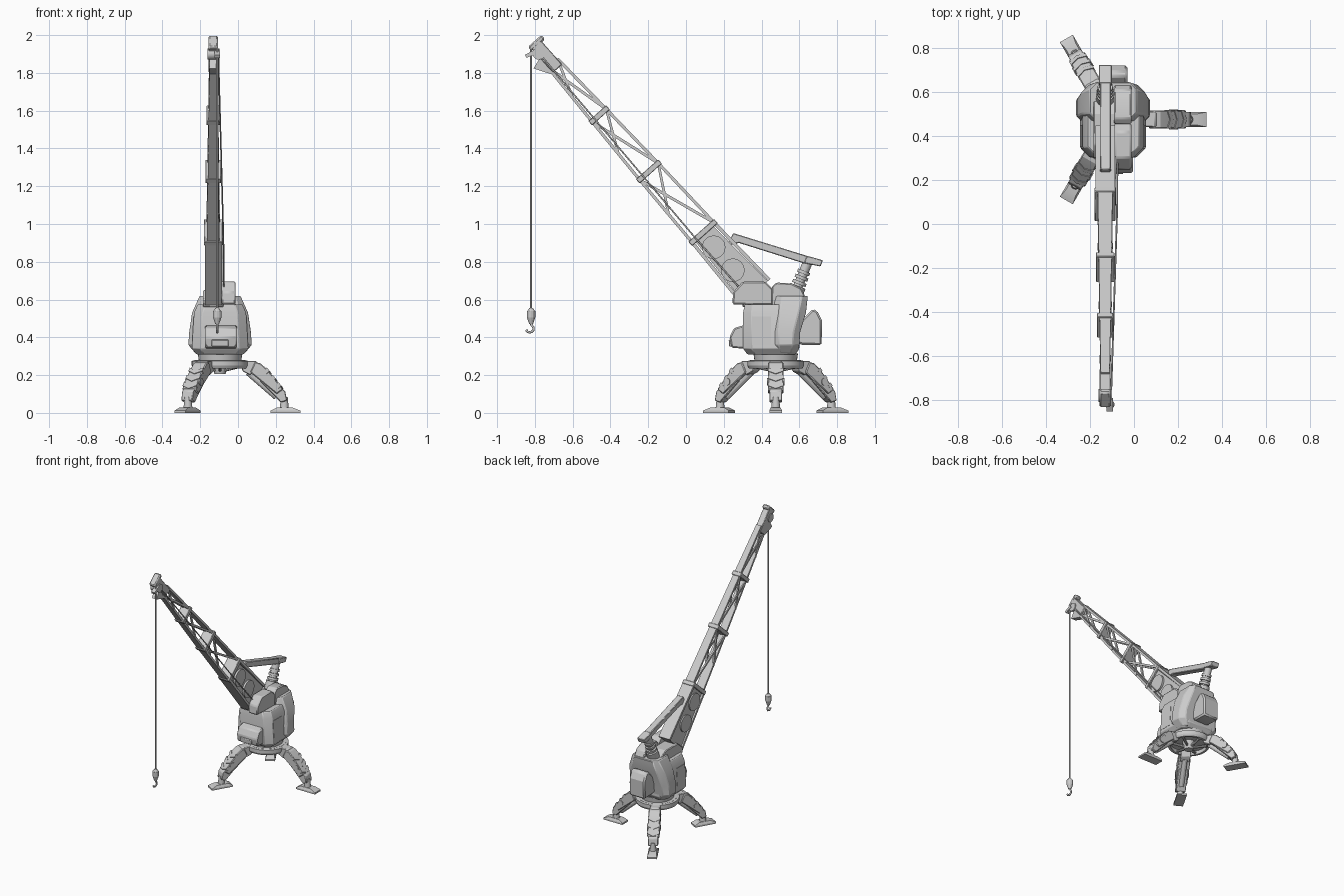
import bpy, bmesh, math
from mathutils import Vector, Matrix

if "Cube" in bpy.data.objects:
    bpy.data.objects.remove(bpy.data.objects["Cube"])

CX, CY = -0.095, 0.475      # centre of the turntable
BX = -0.131                 # centre plane of the boom


def finish(name, bm, bevel=0):
    bmesh.ops.recalc_face_normals(bm, faces=bm.faces)
    me = bpy.data.meshes.new(name)
    bm.to_mesh(me)
    bm.free()
    ob = bpy.data.objects.new(name, me)
    bpy.context.collection.objects.link(ob)
    if bevel:
        m = ob.modifiers.new("bevel", 'BEVEL')
        m.width, m.segments, m.limit_method = bevel, 1, 'ANGLE'
    return ob


def hull(name, pts, bevel=0):
    bm = bmesh.new()
    for p in pts:
        bm.verts.new(p)
    r = bmesh.ops.convex_hull(bm, input=bm.verts)
    junk = {v for v in r["geom_interior"] + r["geom_unused"] if isinstance(v, bmesh.types.BMVert) and not v.link_faces}
    bmesh.ops.delete(bm, geom=list(junk), context='VERTS')
    bmesh.ops.dissolve_limit(bm, angle_limit=0.01, verts=bm.verts, edges=bm.edges)
    return finish(name, bm, bevel)


def prism(name, yz, x0, x1, bevel=0):
    bm = bmesh.new()
    f = bm.faces.new([bm.verts.new((x0, y, z)) for y, z in yz])
    g = bmesh.ops.extrude_face_region(bm, geom=[f])["geom"]
    bmesh.ops.translate(bm, vec=(x1 - x0, 0, 0), verts=[v for v in g if isinstance(v, bmesh.types.BMVert)])
    return finish(name, bm, bevel)


def cyl(name, a, b, r1, r2=None, n=24):
    a, b = Vector(a), Vector(b)
    d = b - a
    m = Matrix.Translation((a + b) / 2) @ d.to_track_quat('Z', 'Y').to_matrix().to_4x4()
    bm = bmesh.new()
    bmesh.ops.create_cone(bm, cap_ends=True, segments=n, radius1=r1,
                          radius2=r1 if r2 is None else r2, depth=d.length, matrix=m)
    return finish(name, bm)


def loft(name, secs, bevel=0):
    # stacked chamfered rectangles: z, half width, y0, y1, chamfer
    bm = bmesh.new()
    rings = []
    for z, w, y0, y1, c in secs:
        q = [(-w + c, y0), (w - c, y0), (w, y0 + c), (w, y1 - c), (w - c, y1), (-w + c, y1), (-w, y1 - c), (-w, y0 + c)]
        rings.append([bm.verts.new((CX + x, y, z)) for x, y in q])
    for a, b in zip(rings, rings[1:]):
        for i in range(8):
            j = (i + 1) % 8
            bm.faces.new((a[i], a[j], b[j], b[i]))
    bm.faces.new(rings[0])
    bm.faces.new(rings[-1])
    return finish(name, bm, bevel)


def tube(name, pts, r):
    cu = bpy.data.curves.new(name, 'CURVE')
    cu.dimensions, cu.bevel_depth, cu.bevel_resolution, cu.use_fill_caps = '3D', r, 2, True
    sp = cu.splines.new('POLY')
    sp.points.add(len(pts) - 1)
    for p, c in zip(sp.points, pts):
        p.co = (*c, 1)
    ob = bpy.data.objects.new(name, cu)
    bpy.context.collection.objects.link(ob)
    return ob


# ---------- tripod legs ----------
for k in range(3):
    ang = math.radians(120 * k)
    ca, sa = math.cos(ang), math.sin(ang)

    def L(r, t, z):
        return (CX + r * ca - t * sa, CY + r * sa + t * ca, z)

    def slab(name, prof, w, bevel=0):
        return hull(name, [L(r, s * w, z) for r, z in prof for s in (-1, 1)], bevel)

    slab("leg_hip", [(.10, .275), (.19, .275), (.21, .25), (.16, .20), (.12, .22)], .034, .004)
    slab("leg_armor", [(.185, .27), (.215, .262), (.255, .225), (.335, .125), (.30, .10), (.16, .215)], .041, .005)
    slab("leg_shin", [(.25, .20), (.345, .115), (.355, .065), (.322, .055), (.21, .17)], .034, .004)
    for i in range(3):   # chevron plates
        r0, z0 = .245 + .031 * i, .236 - .039 * i
        for s in (-1, 1):
            hull("leg_chevron", [L(r0 + dr + du, t, z0 + dz + dv)
                 for t, dr, dz in ((0, .012, -.015), (s * .042, 0, 0))
                 for du, dv in ((.003, .004), (.017, -.013), (-.012, -.012), (.002, -.029))])
    cyl("leg_knee_pin", L(.275, -.046, .165), L(.275, .046, .165), .02, n=16)
    cyl("leg_piston", L(.15, 0, .215), L(.30, 0, .085), .018, n=12)
    cyl("ankle", L(.34, 0, .02), L(.34, 0, .085), .024, .018, 16)
    hull("foot", [L(r, s * w, z) for r0, r1, w, z in
                  ((.268, .425, .034, 0), (.268, .425, .034, .012), (.30, .385, .026, .028))
                  for r in (r0, r1) for s in (-1, 1)])

# ---------- base ring and turntable ----------
bm = bmesh.new()
N = 36
prof = [(.125, .235), (.142, .235), (.15, .25), (.15, .275), (.125, .28)]
rings = [[bm.verts.new((CX + r * math.cos(i * math.tau / N), CY + r * math.sin(i * math.tau / N), z))
          for r, z in prof] for i in range(N)]
for i in range(N):
    a, b = rings[i], rings[(i + 1) % N]
    for j in range(5):
        bm.faces.new((a[j], a[(j + 1) % 5], b[(j + 1) % 5], b[j]))
finish("base_ring", bm)
cyl("base_deck", (CX, CY, .262), (CX, CY, .279), .135, n=36)
cyl("turntable", (CX, CY, .275), (CX, CY, .315), .112, .118, 36)
cyl("base_hub", (CX, CY, .205), (CX, CY, .265), .03, .045, 18)
for k in range(6):
    c, s = math.cos(k * math.pi / 3 + .52), math.sin(k * math.pi / 3 + .52)
    cyl("base_spoke", (CX + .02 * c, CY + .02 * s, .225), (CX + .135 * c, CY + .135 * s, .25), .009, n=8)

# ---------- cab body ----------
loft("body", [(.31, .125, .325, .58, .04), (.34, .15, .302, .60, .045),
              (.53, .138, .302, .60, .045), (.575, .118, .312, .60, .04)], .004)
loft("rear_armor", [(.315, .13, .47, .585, .03), (.36, .168, .455, .60, .035), (.43, .163, .455, .605, .035),
                    (.53, .148, .46, .635, .04), (.62, .108, .475, .645, .03)], .005)
prism("rear_hump", [(.45, .56), (.455, .67), (.48, .69), (.56, .685), (.61, .66), (.63, .62), (.63, .56)],
      -.09, -.012, .006)
prism("winch_housing", [(.245, .575), (.25, .64), (.30, .695), (.42, .695), (.46, .655), (.46, .57)],
      -.088, -.012, .008)
prism("boom_mount", [(.30, .56), (.30, .60), (.36, .65), (.50, .65), (.56, .62), (.56, .56)], -.185, -.077, .005)
prism("front_box", [(.31, .34), (.24, .345), (.23, .40), (.255, .45), (.31, .465)], -.175, -.005, .008)
prism("front_hatch", [(.25, .35), (.228, .352), (.226, .385), (.25, .395)], -.14, -.05, .003)
prism("rear_box", [(.59, .37), (.615, .36), (.718, .358), (.72, .49), (.695, .54), (.67, .55), (.62, .50), (.59, .49)],
      -.158, -.03, .010)
for x in (-.245, .055):
    s = -1 if x < CX else 1
    hull("side_panel", [(x + s * d, y, z) for d, y, z in ((.0, .35, .36), (.0, .45, .36), (-.008, .35, .51), (-.008, .45, .51),
                        (-.03, .35, .36), (-.03, .45, .36), (-.03, .35, .51), (-.03, .45, .51))])


# ---------- boom: s runs along it, o across it ----------
def P(s, o, x=0.0):
    return (BX + x, .356 - .664 * s + .748 * o, .656 + .748 * s + .664 * o)


def beam(name, a, b, w, xa, xb=None, bevel=0):
    xb = xb or xa
    d = (Vector(b) - Vector(a)).normalized()
    n = Vector((-d.y, d.x)) * w / 2
    pts = []
    for q, xr in ((a, xa), (b, xb)):
        for s in (-1, 1):
            pts += [P(q[0] + s * n.x, q[1] + s * n.y, x) for x in xr]
    return hull(name, pts, bevel)


# solid lower section with round covers
hull("boom_root", [P(s, o, x) for s, o in ((-.02, -.085), (-.02, .085), (.4, -.062), (.4, .062)) for x in (-.036, .036)])
for o in (-.078, .078):
    beam("boom_root_flange", (-.02, o * 1.22), (.4, o), .018, (-.045, .045))
for s, o in ((.304, -.01), (.146, -.015)):
    cyl("boom_cover", P(s, o, -.045), P(s, o, .05), .062, n=28)

# collars, chords and lattice
stations = [(.4, .078, .042), (.832, .066, .036), (1.229, .05, .031), (1.60, .034, .025)]
for s, h, w in stations[:3]:
    beam("boom_collar", (s, -h - .013), (s, h + .013), .03, (-w - .006, w + .006), bevel=.003)
for (s0, h0, w0), (s1, h1, w1) in zip(stations, stations[1:]):
    for o in (-1, 1):
        beam("boom_chord", (s0, o * h0), (s1, o * h1), .016, (-w0 * .8, w0 * .8), (-w1 * .8, w1 * .8))
    mid = s1 + (s0 - s1) * .55
    for k in (-1, 1):
        xa = sorted((k * w0 * .55, k * w0 * .85))
        xb = sorted((k * w1 * .55, k * w1 * .85))
        beam("boom_brace_long", (s1, -h1), (s0, h0), .015, xb, xa)
        beam("boom_brace_short", (s1, h1), (mid, -(h0 + h1) / 2), .014, xb, xa)

# boom head
beam("boom_head", (1.56, 0), (1.735, 0), .066, (-.025, .025), bevel=.004)
beam("head_cap", (1.735, -.042), (1.735, .054), .03, (-.026, .026), bevel=.008)
hull("head_bracket", [P(s, o, x) for s, o in ((1.645, -.095), (1.665, -.03), (1.54, -.03), (1.585, -.06))
                      for x in (-.02, .02)])
cyl("head_sheave", (BX - .03, -.78, 1.90), (BX + .032, -.78, 1.90), .03)
hull("rope_guide", [(x, y, z) for y, z in ((-.80, 1.925), (-.79, 1.90), (-.853, 1.895), (-.845, 1.88)) for x in (-.125, -.095)])

# side cable, hoist rope and hook
tube("side_cable", [P(1.68, -.02, .027), P(.4, -.05, .054), P(.05, -.05, .056)], .004)
HX, HY = -.11, -.82
cyl("hoist_rope", (HX, HY, .52), (HX, HY, 1.93), .006, n=10)
cyl("hook_block_top", (HX, HY, .54), (HX, HY, .555), .02, .01, 12)
cyl("hook_block", (HX, HY, .505), (HX, HY, .54), .022, n=12)
cyl("hook_block_cone", (HX, HY, .47), (HX, HY, .505), .01, .022, 12)
tube("hook", [(HX, y, z) for y, z in ((-.82, .48), (-.818, .465), (-.808, .453), (-.807, .44), (-.815, .43),
                                      (-.828, .426), (-.84, .43), (-.846, .44))], .0065)

# ---------- back stay and ribbed piston ----------
prism("back_stay", [(.25, .952), (.215, .885), (.28, .90), (.63, .79), (.645, .83)], -.155, -.105, .004)
prism("stay_end", [(.64, .832), (.725, .808), (.712, .775), (.625, .793)], -.16, -.1, .004)
a, b = Vector((BX, .565, .60)), Vector((BX, .645, .80))
cyl("piston_rod", a, b, .026)
for t0, t1, r in ((0, .36, .042), (.40, .48, .038), (.54, .62, .036), (.68, .76, .034)):
    cyl("piston_sleeve", a.lerp(b, t0), a.lerp(b, t1), r)

# smooth round parts, keep edges sharp
meshes = [o for o in bpy.context.scene.objects if o.type == 'MESH']
for o in meshes:
    o.select_set(True)
bpy.context.view_layer.objects.active = meshes[0]
bpy.ops.object.shade_smooth_by_angle(angle=math.radians(25))
